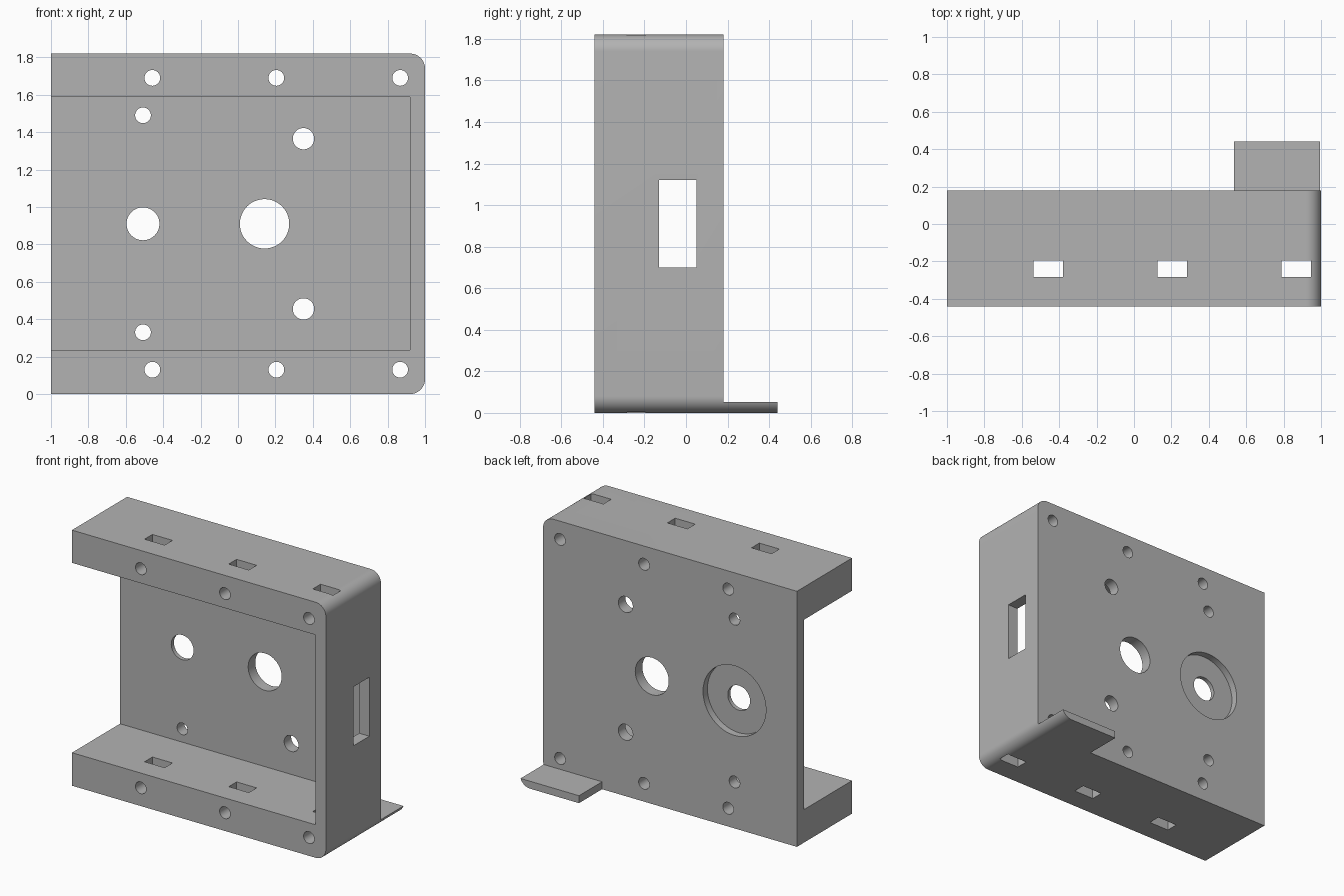
import bpy, bmesh, math
from mathutils import Matrix, Vector

cube = bpy.data.objects.get("Cube")
if cube:
    bpy.data.objects.remove(cube, do_unlink=True)

HEIGHT, FRONT, BACK, TAB_BACK = 1.82, -0.44, 0.18, 0.44
WALL, RADIUS = 0.08, 0.08
MID = HEIGHT / 2

grey = bpy.data.materials.new("plain grey")
grey.use_nodes = True
grey.diffuse_color = (0.45, 0.45, 0.45, 1)
grey.node_tree.nodes["Principled BSDF"].inputs["Base Color"].default_value = grey.diffuse_color


def finish(bm, name):
    bmesh.ops.recalc_face_normals(bm, faces=bm.faces)
    mesh = bpy.data.meshes.new(name)
    bm.to_mesh(mesh)
    bm.free()
    mesh.materials.append(grey)
    ob = bpy.data.objects.new(name, mesh)
    bpy.context.collection.objects.link(ob)
    return ob


def rounded_slab(y0, y1):
    """Block with its two right-hand edges rounded, extruded along y."""
    pts = [(-1, HEIGHT), (-1, 0)]
    for z, start in ((RADIUS, -90), (HEIGHT - RADIUS, 0)):
        for i in range(17):
            a = math.radians(start + i * 90 / 16)
            pts.append((1 - RADIUS + RADIUS * math.cos(a), z + RADIUS * math.sin(a)))
    bm = bmesh.new()
    face = bm.faces.new([bm.verts.new((x, y0, z)) for x, z in pts])
    ext = bmesh.ops.extrude_face_region(bm, geom=[face])
    verts = [v for v in ext["geom"] if isinstance(v, bmesh.types.BMVert)]
    bmesh.ops.translate(bm, verts=verts, vec=(0, y1 - y0, 0))
    return bm


def cut(target, bm):
    """Subtract a cutter shape and bake the result."""
    cutter = finish(bm, "cutter")
    cutter.hide_render = True
    mod = target.modifiers.new("cut", 'BOOLEAN')
    mod.operation, mod.solver, mod.object = 'DIFFERENCE', 'EXACT', cutter
    deps = bpy.context.evaluated_depsgraph_get()
    mesh = bpy.data.meshes.new_from_object(target.evaluated_get(deps))
    target.modifiers.clear()
    target.data = mesh
    bpy.data.objects.remove(cutter, do_unlink=True)


def cut_box(target, low, high):
    low, high = Vector(low), Vector(high)
    bm = bmesh.new()
    size = Matrix.Diagonal((high - low).to_4d())
    bmesh.ops.create_cube(bm, size=1, matrix=Matrix.Translation((low + high) / 2) @ size)
    cut(target, bm)


def cut_hole(target, x, z, radius, y0=-0.6, y1=0.3):
    bm = bmesh.new()
    place = Matrix.Translation((x, (y0 + y1) / 2, z)) @ Matrix.Rotation(math.pi / 2, 4, 'X')
    bmesh.ops.create_cone(bm, cap_ends=True, segments=48, radius1=radius, radius2=radius,
                          depth=y1 - y0, matrix=place)
    cut(target, bm)


# Housing: open at the front and left end
housing = finish(rounded_slab(FRONT, BACK), "housing")
cut_box(housing, (-1.2, -0.6, 0.235), (1 - WALL, BACK - WALL, 1.587))

# Window in the right wall
cut_box(housing, (0.8, -0.13, 0.70), (1.2, 0.05, 1.12))

# Nut slots from top to bottom, each crossing a pair of long screw holes
for x in (-0.458, 0.205, 0.867):
    cut_box(housing, (x - 0.079, -0.284, -0.2), (x + 0.079, -0.196, 2))
    for side in (-1, 1):
        cut_hole(housing, x, MID + side * 0.78, 0.042)

# Mounting holes in the back plate
for side in (-1, 1):
    cut_hole(housing, -0.508, MID + side * 0.58, 0.042)
    cut_hole(housing, 0.35, MID + side * 0.455, 0.057)

# Shaft holes and bearing recess
cut_hole(housing, 0.142, MID, 0.132)
cut_hole(housing, -0.508, MID, 0.088)
cut_hole(housing, -0.508, MID, 0.248, BACK - 0.05, 0.3)

# Thin tab behind the lower right corner, following its rounding
bm = rounded_slab(BACK, TAB_BACK)
for co, no in (((0, 0, 0.053), (0, 0, 1)), ((0.535, 0, 0), (-1, 0, 0))):
    res = bmesh.ops.bisect_plane(bm, geom=bm.verts[:] + bm.edges[:] + bm.faces[:],
                                 plane_co=co, plane_no=no, clear_outer=True)
    edges = [e for e in res["geom_cut"] if isinstance(e, bmesh.types.BMEdge)]
    bmesh.ops.holes_fill(bm, edges=edges)
tab = finish(bm, "mounting_tab")

# Smooth the curved surfaces, keep edges sharp
bpy.ops.object.select_all(action='DESELECT')
for ob in (housing, tab):
    ob.select_set(True)
bpy.context.view_layer.objects.active = housing
bpy.ops.object.shade_smooth_by_angle(angle=math.radians(30))
